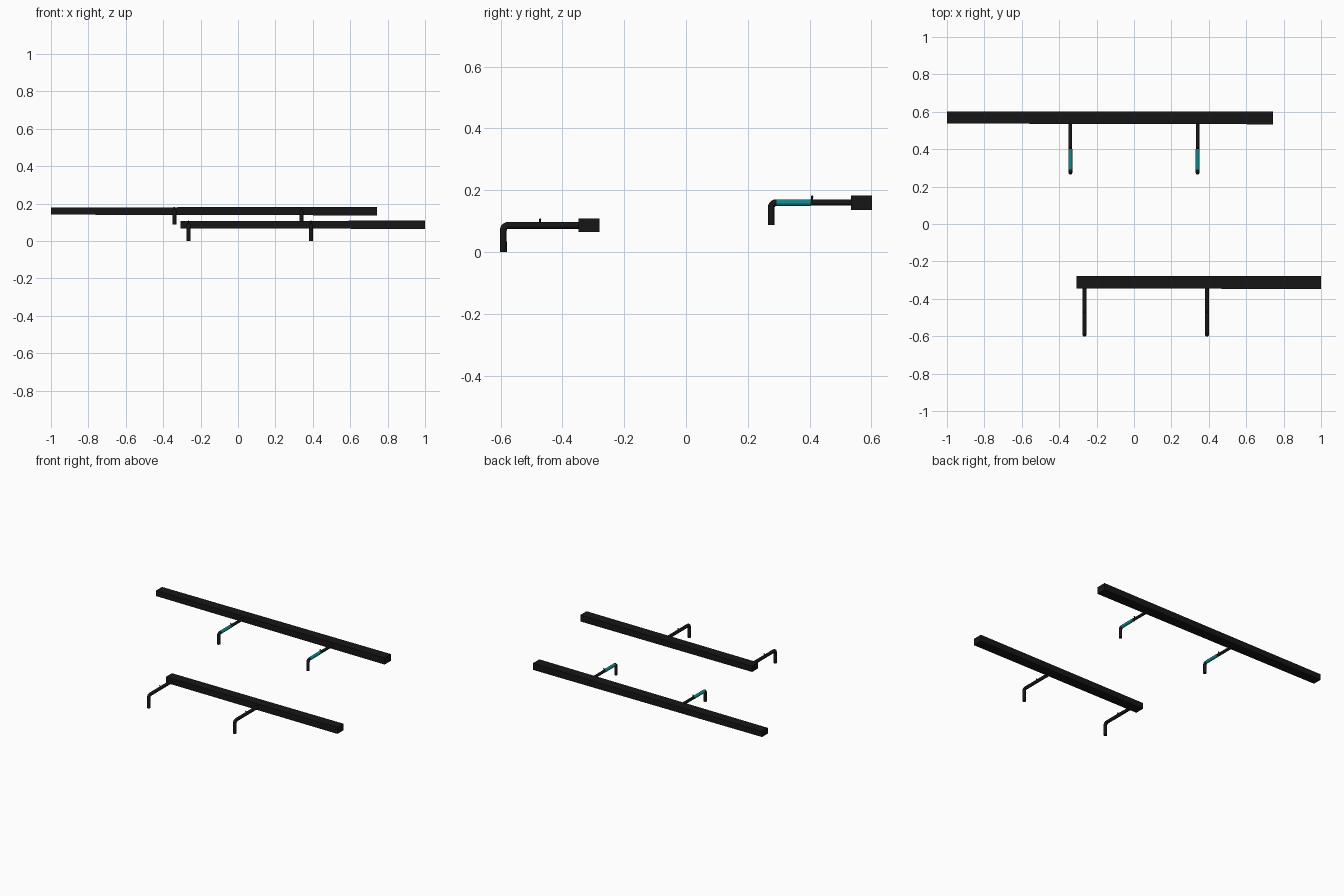
import bpy
import math

if "Cube" in bpy.data.objects:
    bpy.data.objects.remove(bpy.data.objects["Cube"])


def material(name, color):
    m = bpy.data.materials.new(name)
    m.diffuse_color = (*color, 1)
    m.use_nodes = True
    m.node_tree.nodes["Principled BSDF"].inputs["Base Color"].default_value = m.diffuse_color
    return m


black = material("black_metal", (0.008, 0.008, 0.008))
teal = material("teal_sleeve", (0.005, 0.25, 0.26))


def bar(name, x0, x1, y0, y1, z0, z1, inset):
    # long rail whose left end is very slightly slimmer
    verts = []
    for x, d in ((x0, inset), (x1, 0)):
        verts += [(x, y0 + d, z0 + d), (x, y1, z0 + d), (x, y1, z1 - d), (x, y0 + d, z1 - d)]
    faces = [(0, 3, 2, 1), (4, 5, 6, 7)]
    faces += [(i, i + 4, (i + 1) % 4 + 4, (i + 1) % 4) for i in range(4)]
    faces = [f[::-1] for f in faces]
    mesh = bpy.data.meshes.new(name)
    mesh.from_pydata(verts, [], faces)
    mesh.validate()
    ob = bpy.data.objects.new(name, mesh)
    bpy.context.collection.objects.link(ob)
    bpy.context.view_layer.objects.active = ob
    bpy.ops.object.select_all(action='DESELECT')
    ob.select_set(True)
    bpy.ops.object.mode_set(mode='EDIT')
    bpy.ops.mesh.select_all(action='SELECT')
    bpy.ops.mesh.normals_make_consistent(inside=False)
    bpy.ops.object.mode_set(mode='OBJECT')
    mesh.materials.append(black)


def tube(name, points, radius, mat):
    # round pipe with closed ends along a path
    cu = bpy.data.curves.new(name, 'CURVE')
    cu.dimensions = '3D'
    cu.bevel_depth = radius
    cu.bevel_resolution = 4
    cu.use_fill_caps = True
    sp = cu.splines.new('POLY')
    sp.points.add(len(points) - 1)
    for p, co in zip(sp.points, points):
        p.co = (*co, 1)
    sp.use_smooth = True
    ob = bpy.data.objects.new(name, cu)
    bpy.context.collection.objects.link(ob)
    cu.materials.append(mat)


def bracket(name, x, y, y_end, z_foot, z, r_leg, r_arm, y_knob, z_knob):
    # leg with a rounded elbow
    b = 0.016
    pts = [(x, y, z_foot)]
    for i in range(7):
        a = math.radians(15 * i)
        pts.append((x, y + b - b * math.cos(a), z - b + b * math.sin(a)))
    pts.append((x, y + b + 0.002, z))
    tube(name + "_elbow_leg", pts, r_leg, black)
    # arm reaching into the rail
    tube(name + "_arm", [(x, y + b, z), (x, y_end, z)], r_arm, black)
    # small adjusting pin with round head
    tube(name + "_pin", [(x, y_knob, z), (x, y_knob, z_knob - 0.004)], 0.003, black)
    bpy.ops.mesh.primitive_uv_sphere_add(segments=12, ring_count=8, radius=0.004,
                                         location=(x, y_knob, z_knob - 0.004))
    head = bpy.context.object
    head.name = name + "_pin_head"
    head.data.materials.append(black)
    bpy.ops.object.shade_smooth()


# rails
bar("back_rail", -1.0, 0.743, 0.533, 0.602, 0.137, 0.183, 0.004)
bar("front_rail", -0.308, 1.0, -0.347, -0.279, 0.065, 0.109, 0.002)

# back brackets with teal sleeves
for side, x in (("left", -0.34), ("right", 0.34)):
    bracket("back_" + side, x, 0.2755, 0.55, 0.087, 0.16, 0.0108, 0.0097, 0.408, 0.183)
    tube("back_" + side + "_sleeve", [(x, 0.292, 0.16), (x, 0.402, 0.16)], 0.0108, teal)

# front brackets
for side, x in (("left", -0.265), ("right", 0.39)):
    bracket("front_" + side, x, -0.591, -0.33, 0.0, 0.0865, 0.0112, 0.0112, -0.472, 0.109)
